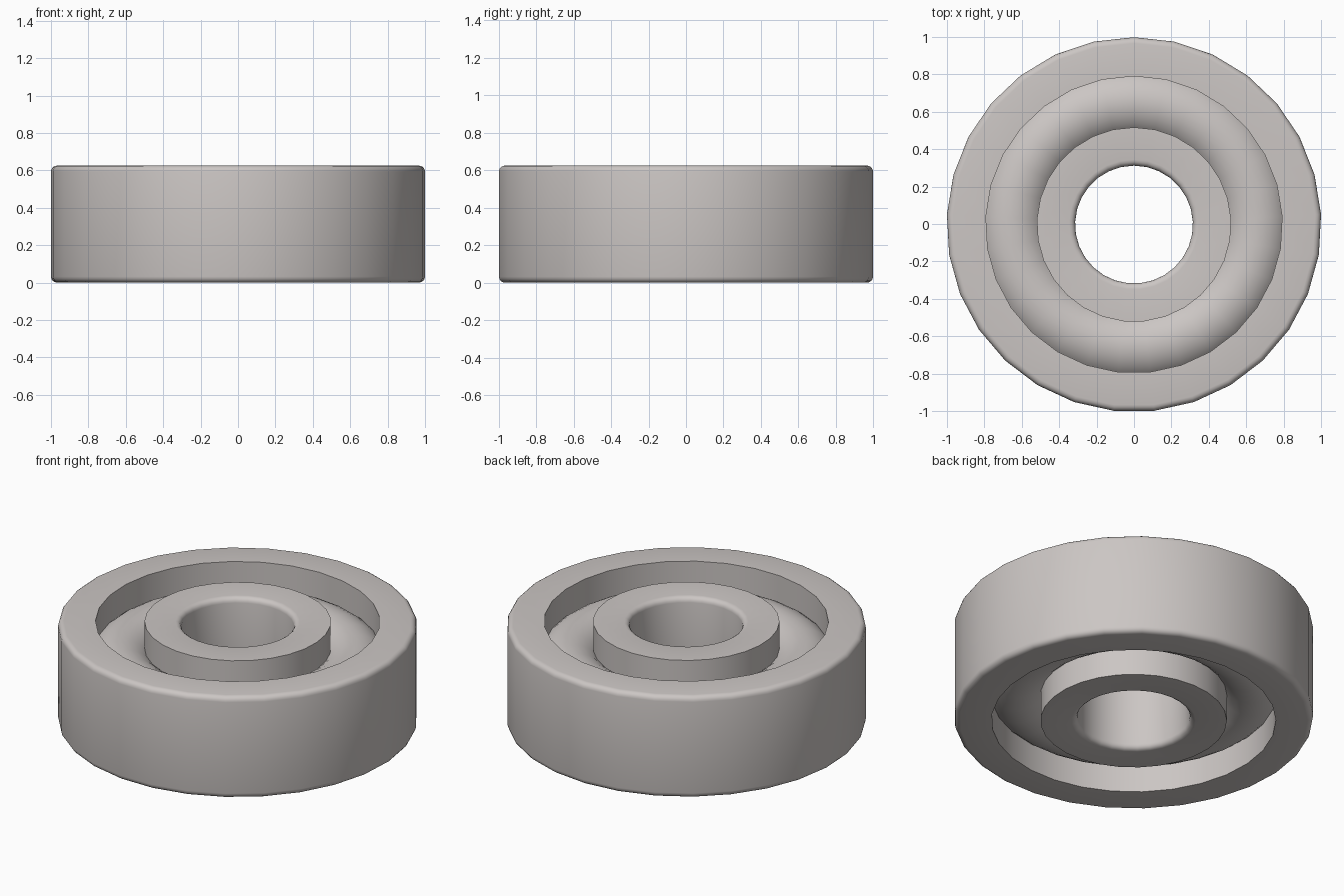
import bpy
import bmesh
import math

if "Cube" in bpy.data.objects:
    bpy.data.objects.remove(bpy.data.objects["Cube"])

SEG = 29                      # sides around the axis
H = 0.625                     # bearing height
MID = H / 2
R_PITCH, R_ROLL = 0.655, 0.2  # rolling ring centre line and section radius
FILLET = 0.032
Y_SHIFT = -0.003              # centres the odd-sided outline

steel = bpy.data.materials.new("steel grey")
steel.diffuse_color = (0.60, 0.565, 0.55, 1)
steel.use_nodes = True
steel.node_tree.nodes["Principled BSDF"].inputs["Base Color"].default_value = steel.diffuse_color


def arc(cr, cz, rad, a0, a1, n):
    """Points (r, z) along an arc, angles in degrees."""
    angles = [math.radians(a0 + (a1 - a0) * i / n) for i in range(n + 1)]
    return [(cr + rad * math.cos(a), cz + rad * math.sin(a)) for a in angles]


def lathe(name, profile):
    """Revolve a closed (r, z) profile about the z axis."""
    bm = bmesh.new()
    rings = []
    for i in range(SEG):
        a = math.pi / 2 + 2 * math.pi * i / SEG
        rings.append([bm.verts.new((r * math.cos(a), r * math.sin(a) + Y_SHIFT, z))
                      for r, z in profile])
    n = len(profile)
    for i in range(SEG):
        p, q = rings[i], rings[(i + 1) % SEG]
        for j in range(n):
            k = (j + 1) % n
            bm.faces.new((p[j], q[j], q[k], p[k]))
    bmesh.ops.recalc_face_normals(bm, faces=bm.faces)
    mesh = bpy.data.meshes.new(name)
    bm.to_mesh(mesh)
    bm.free()
    mesh.materials.append(steel)
    obj = bpy.data.objects.new(name, mesh)
    bpy.context.collection.objects.link(obj)
    bpy.ops.object.select_all(action='DESELECT')
    obj.select_set(True)
    bpy.context.view_layer.objects.active = obj
    bpy.ops.object.shade_smooth_by_angle(angle=math.radians(30))
    return obj


def race(name, r_wall, r_round, side):
    """Ring with a rolling groove on r_wall and filleted edges on r_round.
    side is 1 for the outer ring, -1 for the inner ring."""
    t = math.degrees(math.acos(abs(r_wall - R_PITCH) / R_ROLL))
    c = r_round - side * FILLET
    if side > 0:
        groove = arc(R_PITCH, MID, R_ROLL, t, -t, 8)
        bottom = arc(c, FILLET, FILLET, -90, 0, 4)
        top = arc(c, H - FILLET, FILLET, 0, 90, 4)
    else:
        groove = arc(R_PITCH, MID, R_ROLL, 180 - t, 180 + t, 8)
        bottom = arc(c, FILLET, FILLET, 270, 180, 4)
        top = arc(c, H - FILLET, FILLET, 180, 90, 4)
    return lathe(name, [(r_wall, H)] + groove + [(r_wall, 0)] + bottom + top)


# Outer and inner races
race("outer_race", 0.793, 1.0015, 1)
race("inner_race", 0.52, 0.315, -1)

# Rounded rolling ring between the races
lathe("rolling_ring", arc(R_PITCH, MID, R_ROLL, 0, 360, 32)[:-1])
